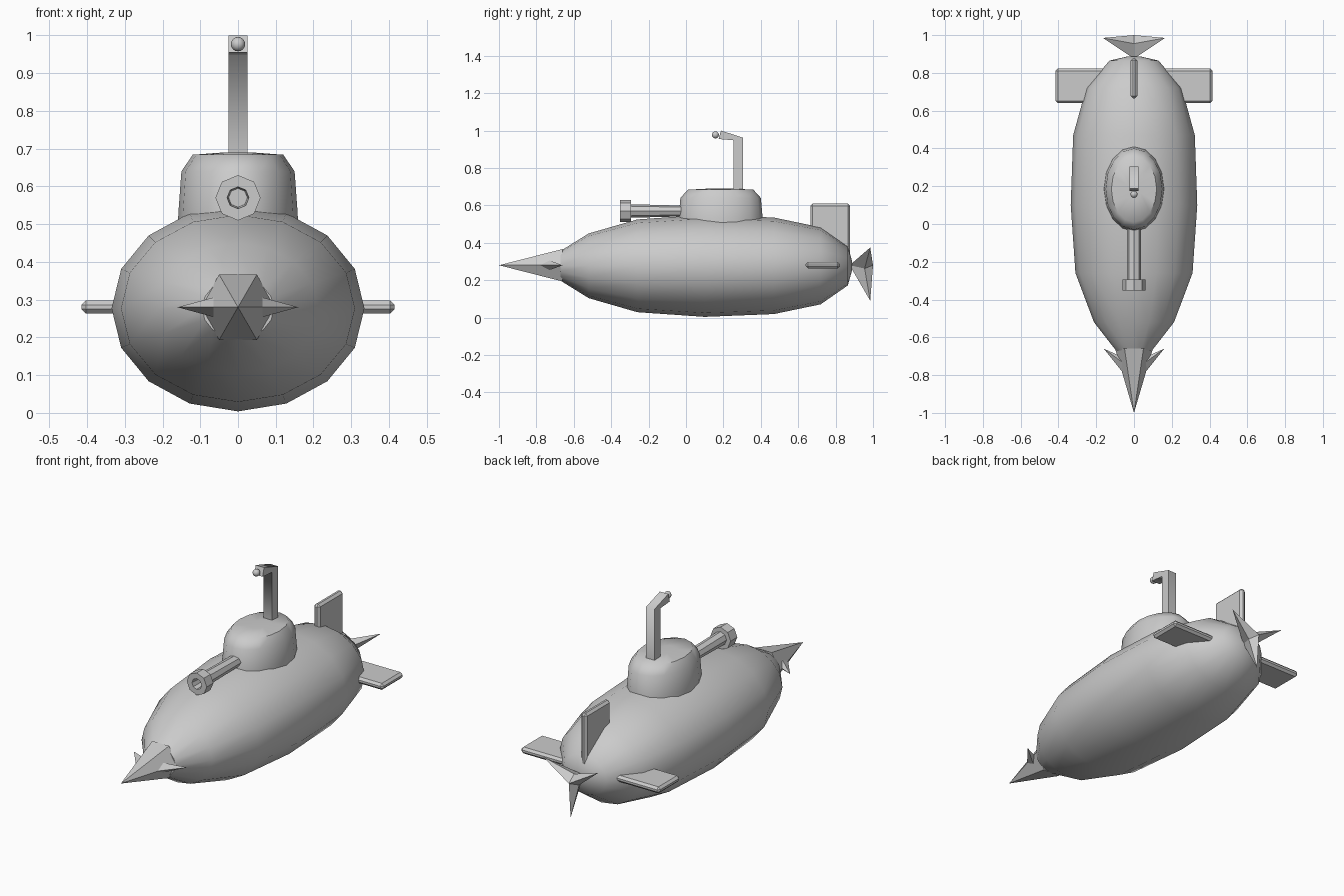
import bpy, bmesh
from math import sin, cos, pi
from mathutils import Vector

if "Cube" in bpy.data.objects:
    bpy.data.objects.remove(bpy.data.objects["Cube"])


def finish(name, bm, smooth=None):
    bmesh.ops.recalc_face_normals(bm, faces=bm.faces[:])
    me = bpy.data.meshes.new(name)
    bm.to_mesh(me)
    bm.free()
    ob = bpy.data.objects.new(name, me)
    bpy.context.collection.objects.link(ob)
    if smooth:
        bpy.ops.object.select_all(action='DESELECT')
        ob.select_set(True)
        bpy.context.view_layer.objects.active = ob
        bpy.ops.object.shade_smooth_by_angle(angle=smooth * pi / 180)
    return ob


def loft(name, rings, n, axis, center, smooth=None, phase=0.0):
    """Skin elliptical rings (position, radius_a, radius_b) along y or z."""
    bm = bmesh.new()
    loops = []
    for p, ra, rb in rings:
        loop = []
        for i in range(n):
            t = 2 * pi * i / n + phase
            a, b = ra * cos(t), rb * sin(t)
            v = Vector((a, p, b)) if axis == 'Y' else Vector((a, b, p))
            loop.append(bm.verts.new(v + Vector(center)))
        loops.append(loop)
    for l0, l1 in zip(loops, loops[1:]):
        for i in range(n):
            j = (i + 1) % n
            bm.faces.new((l0[i], l0[j], l1[j], l1[i]))
    bm.faces.new(loops[0])
    bm.faces.new(loops[-1])
    bmesh.ops.remove_doubles(bm, verts=bm.verts[:], dist=1e-5)
    return finish(name, bm, smooth)


def rounded_box(name, lo, hi, bevel):
    lo, hi = Vector(lo), Vector(hi)
    bm = bmesh.new()
    bmesh.ops.create_cube(bm, size=1)
    for v in bm.verts:
        v.co = Vector(c * s for c, s in zip(v.co, hi - lo)) + (lo + hi) / 2
    bmesh.ops.bevel(bm, geom=bm.edges[:], offset=bevel, segments=1, affect='EDGES')
    return finish(name, bm)


# Hull
hull = [(-0.67, 0.095, 0.08), (-0.52, 0.212, 0.173), (-0.26, 0.31, 0.248),
        (0.1, 0.335, 0.273), (0.47, 0.322, 0.258), (0.72, 0.253, 0.206),
        (0.865, 0.13, 0.105), (0.888, 0.03, 0.025)]
loft("hull", hull, 16, 'Y', (0, 0, 0.277), 50)

# Nose spike with side barbs
loft("nose_spike", [(-0.66, 0.1, 0.1), (-1.0, 0, 0)], 6, 'Y', (0, 0, 0.28))
for s, side in ((1, "right"), (-1, "left")):
    bm = bmesh.new()
    pts = [(0.04, -0.81, 0.28), (0.05, -0.74, 0.31), (0.07, -0.70, 0.28),
           (0.05, -0.74, 0.25), (0.16, -0.66, 0.28)]
    v = [bm.verts.new((x * s, y, z)) for x, y, z in pts]
    bm.faces.new(v[:4])
    for i in range(4):
        bm.faces.new((v[i], v[(i + 1) % 4], v[4]))
    finish("nose_barb_" + side, bm)

# Conning tower
tower = [(0.48, 0.16, 0.23), (0.53, 0.158, 0.225), (0.64, 0.15, 0.215),
         (0.684, 0.12, 0.175), (0.69, 0.04, 0.06)]
loft("conning_tower", tower, 16, 'Z', (0, 0.185, 0), 50)

# Periscope: square bent tube
bm = bmesh.new()
section = [((0.305, 0.66), (0.255, 0.66)), ((0.305, 0.962), (0.255, 0.948)),
           ((0.187, 1.0), (0.174, 0.955))]
loops = [[bm.verts.new((x, p[0], p[1])) for x, p in
          ((-0.025, a), (0.025, a), (0.025, b), (-0.025, b))] for a, b in section]
for l0, l1 in zip(loops, loops[1:]):
    for i in range(4):
        j = (i + 1) % 4
        bm.faces.new((l0[i], l0[j], l1[j], l1[i]))
bm.faces.new(loops[0])
bm.faces.new(loops[-1])
finish("periscope", bm, 89)

# Periscope lens
bm = bmesh.new()
bmesh.ops.create_uvsphere(bm, u_segments=12, v_segments=8, radius=0.019)
bmesh.ops.translate(bm, verts=bm.verts[:], vec=(0, 0.157, 0.977))
finish("periscope_lens", bm, 50)

# Deck gun: barrel, wide muzzle and bore in one profile
gun = [(0.02, 0.036, 0.028), (-0.295, 0.036, 0.036), (-0.295, 0.06, 0.06),
       (-0.352, 0.06, 0.06), (-0.352, 0.029, 0.029), (-0.29, 0.025, 0.025)]
loft("deck_gun", gun, 8, 'Y', (0, 0, 0.57))

# Tail fins
rounded_box("fin_right", (0.15, 0.64, 0.263), (0.415, 0.823, 0.298), 0.012)
rounded_box("fin_left", (-0.415, 0.64, 0.263), (-0.15, 0.823, 0.298), 0.012)
rounded_box("fin_top", (-0.0175, 0.665, 0.33), (0.0175, 0.878, 0.61), 0.012)

# Propeller: three-pointed star with front and rear apex
bm = bmesh.new()
rim = []
for i in range(6):
    t = -pi / 2 + i * pi / 3
    r, y = (0.19, 0.985) if i % 2 == 0 else (0.035, 0.955)
    rim.append(bm.verts.new((r * cos(t), y, 0.28 + r * sin(t))))
for apex_y in (0.875, 1.0):
    apex = bm.verts.new((0, apex_y, 0.28))
    for i in range(6):
        bm.faces.new((rim[i], rim[(i + 1) % 6], apex))
finish("propeller", bm)
